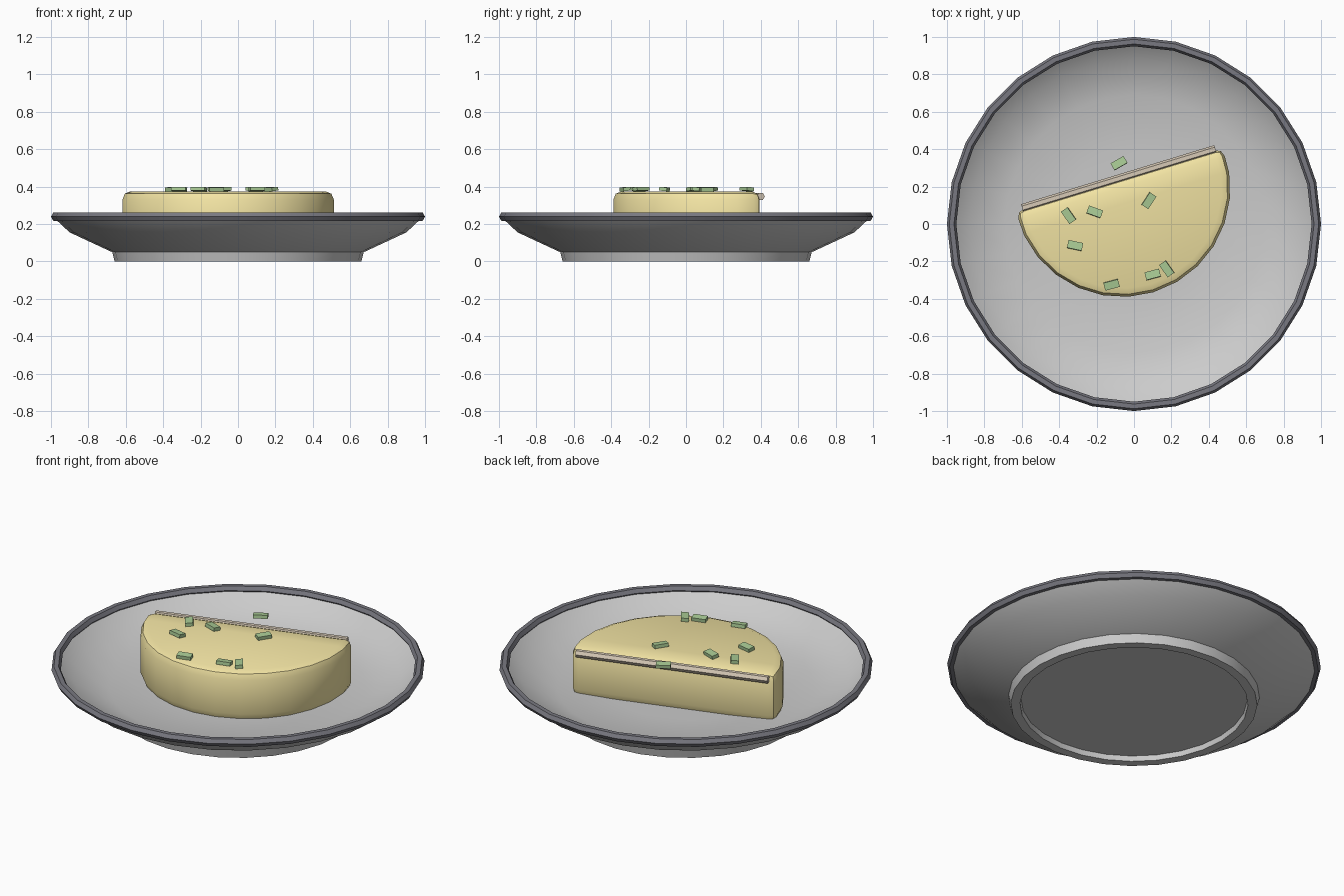
import bpy, bmesh
from math import sin, cos, pi, radians, asin
from mathutils import Matrix, Vector

if "Cube" in bpy.data.objects:
    bpy.data.objects.remove(bpy.data.objects["Cube"])

SIDES = 28


def material(name, rgb):
    m = bpy.data.materials.new(name)
    m.diffuse_color = (*rgb, 1)
    m.use_nodes = True
    m.node_tree.nodes["Principled BSDF"].inputs["Base Color"].default_value = m.diffuse_color
    return m


def finish(name, bm, mat=None, smooth=None):
    bmesh.ops.recalc_face_normals(bm, faces=bm.faces)
    me = bpy.data.meshes.new(name)
    bm.to_mesh(me)
    bm.free()
    ob = bpy.data.objects.new(name, me)
    bpy.context.collection.objects.link(ob)
    if mat:
        me.materials.append(mat)
    if smooth:
        bpy.ops.object.select_all(action='DESELECT')
        ob.select_set(True)
        bpy.context.view_layer.objects.active = ob
        bpy.ops.object.shade_smooth_by_angle(angle=radians(smooth))
    return ob


def lathe(name, profile, closed=False, mat=None, smooth=35):
    bm = bmesh.new()
    vs = [bm.verts.new((r, 0, z)) for r, z in profile]
    pairs = list(zip(vs, vs[1:])) + ([(vs[-1], vs[0])] if closed else [])
    edges = [bm.edges.new(p) for p in pairs]
    bmesh.ops.spin(bm, geom=vs + edges, cent=(0, 0, 0), axis=(0, 0, 1),
                   angle=2 * pi, steps=SIDES, use_merge=True)
    bmesh.ops.remove_doubles(bm, verts=bm.verts, dist=1e-5)
    return finish(name, bm, mat, smooth)


dark = material("rim_dark", (0.19, 0.19, 0.22))
yellow = material("egg_yellow", (0.92, 0.80, 0.38))
brown = material("fold_brown", (0.68, 0.59, 0.47))
green = material("herb_green", (0.40, 0.60, 0.30))

# Plate: underside recess, foot ring, flared outside, shallow dish inside
lathe("plate", [(0, .03), (.605, .03), (.61, 0), (.66, 0), (.672, .05),
                (.685, .055), (.9, .155), (.975, .225), (.97, .245),
                (.88, .17), (.69, .112), (.4, .098), (0, .095)])

# Hexagonal rim band
lathe("plate_rim", [(.975 + .025 * cos(i * pi / 3), .239 + .025 * sin(i * pi / 3))
                    for i in range(6)], closed=True, mat=dark)

# Omelette: half disc with rounded edges, turned on the plate
R, BACK = .58, .05
turn = Matrix.Translation((-.065, .19, 0)) @ Matrix.Rotation(radians(17), 4, 'Z')
bm = bmesh.new()
d = asin(BACK / R)
n = 14
base = []
for i in range(n + 1):
    a = pi - d + (pi + 2 * d) * i / n
    base.append(bm.verts.new((R * cos(a), R * sin(a), .085)))
face = bm.faces.new(base)
top = bmesh.ops.extrude_face_region(bm, geom=[face])["geom"]
bmesh.ops.translate(bm, vec=(0, 0, .29), verts=[v for v in top if isinstance(v, bmesh.types.BMVert)])
bmesh.ops.recalc_face_normals(bm, faces=bm.faces)
sharp = [e for e in bm.edges if e.calc_face_angle(0) > radians(35)]
bmesh.ops.bevel(bm, geom=sharp, offset=.045, segments=2, profile=.5, affect='EDGES')
bmesh.ops.transform(bm, matrix=turn, verts=bm.verts)
finish("omelette", bm, yellow, 30)

# Browned fold strip along the straight edge
bm = bmesh.new()
bmesh.ops.create_cone(bm, cap_ends=True, segments=6, radius1=.022, radius2=.022, depth=1.08)
bmesh.ops.transform(bm, verts=bm.verts, matrix=turn @ Matrix.Translation((0, .055, .348))
                    @ Matrix.Rotation(pi / 2, 4, 'Y'))
finish("fold_strip", bm, brown)

# Chopped herbs: x, y, turn in degrees
herbs = [(-.08, .325, 30), (-.35, .045, -55), (-.21, .065, -20), (.08, .125, 57),
         (-.315, -.115, -12), (-.12, -.325, 15), (.10, -.27, 15), (.175, -.24, -55)]
for i, (x, y, a) in enumerate(herbs):
    bm = bmesh.new()
    bmesh.ops.create_cube(bm, size=1)
    bmesh.ops.transform(bm, verts=bm.verts, matrix=Matrix.Translation((x, y, .387))
                        @ Matrix.Rotation(radians(a), 4, 'Z')
                        @ Matrix.Rotation(radians(6 if i % 2 else -6), 4, 'X')
                        @ Matrix.Diagonal((.08, .042, .02, 1)))
    finish(f"herb_{i + 1}", bm, green)
